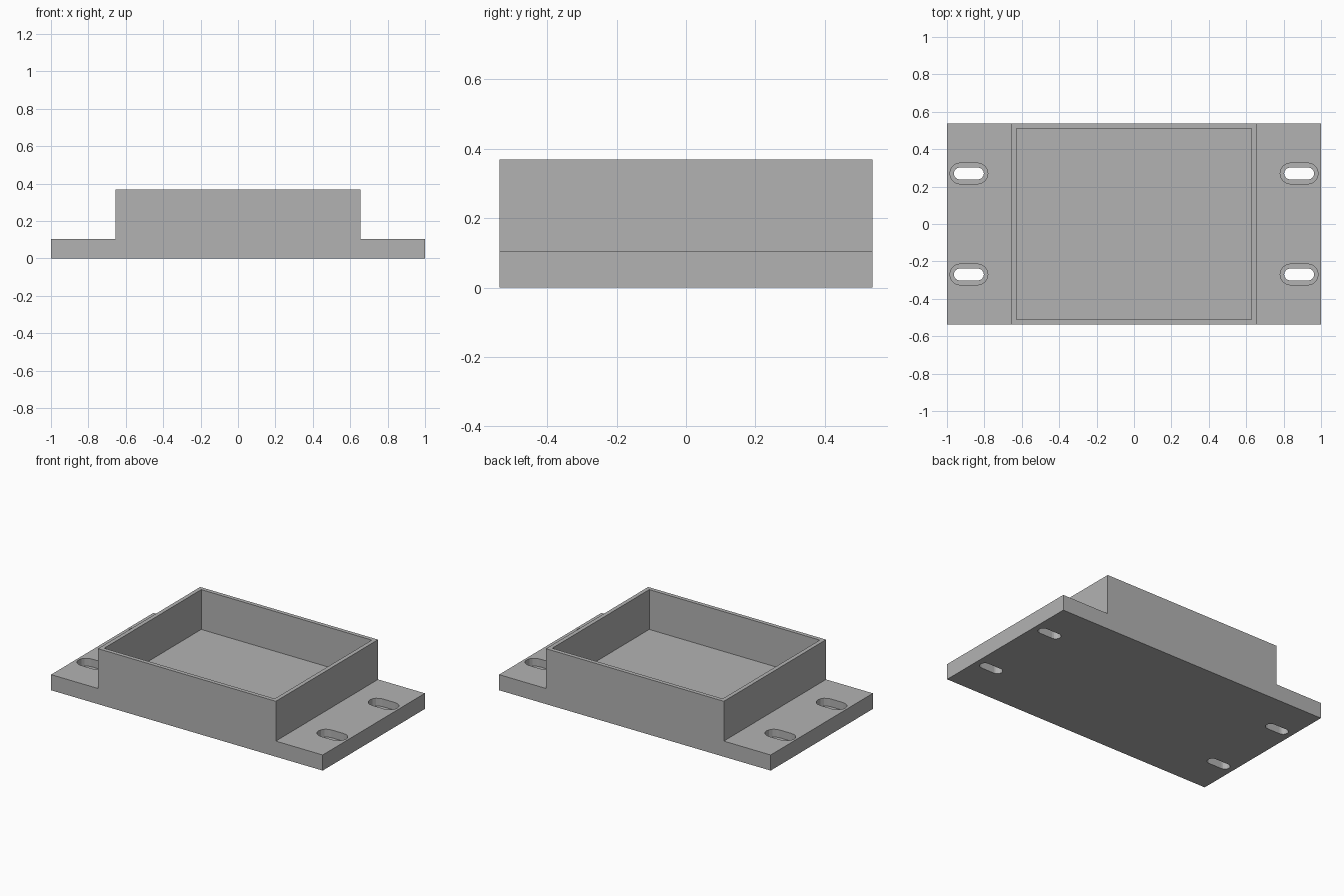
import bpy, bmesh
from math import pi, cos, sin

cube = bpy.data.objects.get("Cube")
if cube:
    bpy.data.objects.remove(cube, do_unlink=True)

grey = bpy.data.materials.new("plain grey")
grey.use_nodes = True
colour = (0.45, 0.45, 0.45, 1)
grey.diffuse_color = colour
grey.node_tree.nodes["Principled BSDF"].inputs["Base Color"].default_value = colour

HALF_DEPTH = 0.5375
FLANGE_TOP, BOX_TOP = 0.104, 0.369
BOX_X, WALL = 0.655, 0.027
SLOT_X, SLOT_Y = 0.883, 0.27


def prism(name, outline, offset):
    """Extrude a flat closed outline along an offset vector."""
    bm = bmesh.new()
    face = bm.faces.new([bm.verts.new(p) for p in outline])
    new = bmesh.ops.extrude_face_region(bm, geom=[face])["geom"]
    bmesh.ops.translate(bm, vec=offset,
                        verts=[v for v in new if isinstance(v, bmesh.types.BMVert)])
    bmesh.ops.recalc_face_normals(bm, faces=bm.faces)
    mesh = bpy.data.meshes.new(name)
    bm.to_mesh(mesh)
    bm.free()
    mesh.materials.append(grey)
    obj = bpy.data.objects.new(name, mesh)
    bpy.context.collection.objects.link(obj)
    return obj


def cut(target, cutter):
    """Subtract the cutter, then remove it."""
    cutter.hide_render = True
    mod = target.modifiers.new(cutter.name, 'BOOLEAN')
    mod.operation, mod.solver, mod.object = 'DIFFERENCE', 'EXACT', cutter
    bpy.context.view_layer.objects.active = target
    bpy.ops.object.modifier_apply(modifier=mod.name)
    bpy.data.objects.remove(cutter, do_unlink=True)


def slot(name, x, y, length, width, bottom, steps=8):
    """Round-ended slot cutter running along x, open at the flange top."""
    r, run = width / 2, (length - width) / 2
    outline = []
    for side in (1, -1):
        for i in range(steps + 1):
            a = -pi / 2 + pi * i / steps
            outline.append((x + side * (run + r * cos(a)), y + side * r * sin(a), bottom))
    return prism(name, outline, (0, 0, 0.2 - bottom))


# Stepped body: mounting flanges either side of a raised box
half = [(1, 0), (1, FLANGE_TOP), (BOX_X, FLANGE_TOP), (BOX_X, BOX_TOP)]
profile = half + [(-x, z) for x, z in reversed(half)]
body = prism("mounting_tray", [(x, -HALF_DEPTH, z) for x, z in profile],
             (0, 2 * HALF_DEPTH, 0))

# Open cavity with thin walls
ix, iy = BOX_X - WALL, HALF_DEPTH - WALL
cavity = [(-ix, -iy, FLANGE_TOP), (ix, -iy, FLANGE_TOP),
          (ix, iy, FLANGE_TOP), (-ix, iy, FLANGE_TOP)]
cut(body, prism("cavity_cutter", cavity, (0, 0, 0.5)))

# Recessed screw slots in the four corners
for sx in (1, -1):
    for sy in (1, -1):
        cut(body, slot("recess_cutter", sx * SLOT_X, sy * SLOT_Y, 0.203, 0.112, 0.052))
        cut(body, slot("slot_cutter", sx * SLOT_X, sy * SLOT_Y, 0.16, 0.064, -0.1))
